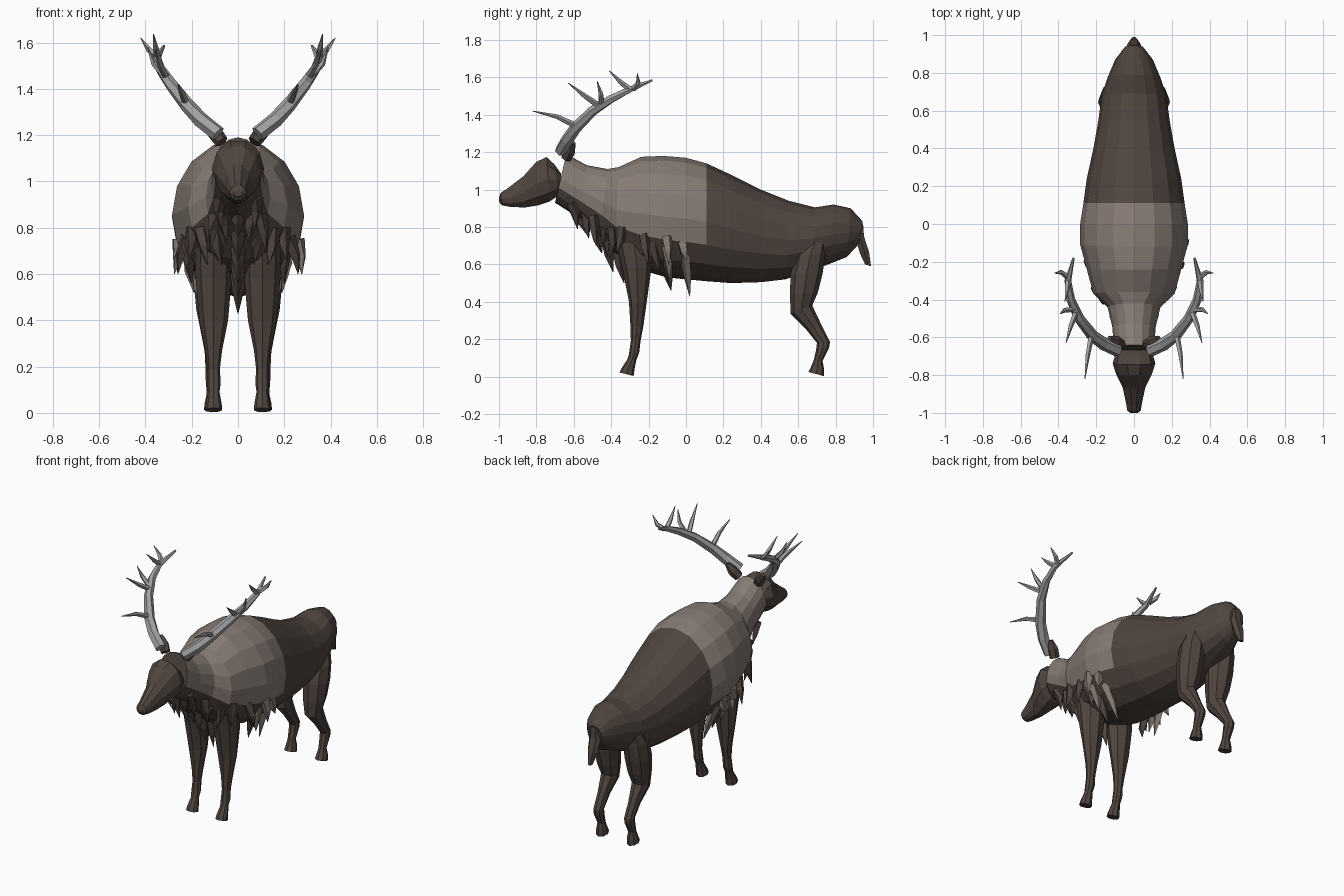
import bpy, bmesh, math, random
from mathutils import Vector

random.seed(4)


def material(name, rgb):
    m = bpy.data.materials.new(name)
    m.diffuse_color = (*rgb, 1)
    return m


DARK = material("dark brown", (0.080, 0.060, 0.050))
LIGHT = material("pale mantle brown", (0.24, 0.20, 0.175))
GREY = material("antler grey", (0.36, 0.36, 0.37))


def skin(name, rings, mats, rule=None):
    """Skin a list of equal rings; rule(ring index, side index) picks the material."""
    bm = bmesh.new()
    vs = [[bm.verts.new(p) for p in ring] for ring in rings]
    n = len(vs[0])
    for i in range(len(vs) - 1):
        for j in range(n):
            k = (j + 1) % n
            f = bm.faces.new((vs[i][j], vs[i][k], vs[i + 1][k], vs[i + 1][j]))
            f.material_index = rule(i, j) if rule else 0
    bm.faces.new(vs[0])
    bm.faces.new(vs[-1])
    bmesh.ops.recalc_face_normals(bm, faces=bm.faces)
    me = bpy.data.meshes.new(name)
    bm.to_mesh(me)
    bm.free()
    for m in mats:
        me.materials.append(m)
    ob = bpy.data.objects.new(name, me)
    bpy.context.collection.objects.link(ob)
    return ob


def loft(name, sections, n, mats, x=0, rule=None):
    """Elliptic sections given as (y, z) of one edge, (y, z) of the other, half width."""
    rings = []
    for ya, za, yb, zb, w in sections:
        a, b = Vector((x, ya, za)), Vector((x, yb, zb))
        rings.append([(a + b) / 2 + (a - b) / 2 * math.sin(t) + Vector((w * math.cos(t), 0, 0))
                      for t in (math.tau * j / n for j in range(n))])
    return skin(name, rings, mats, rule)


def tube(name, points, radii, n, mat):
    """Tapered tube through 3D points."""
    pts = [Vector(p) for p in points]
    rings = []
    for i, p in enumerate(pts):
        d = pts[min(i + 1, len(pts) - 1)] - pts[max(i - 1, 0)]
        q = d.to_track_quat('Z', 'Y')
        rings.append([p + q @ Vector((radii[i] * math.cos(t), radii[i] * math.sin(t), 0))
                      for t in (math.tau * j / n for j in range(n))])
    return skin(name, rings, [mat])


# Neck and body, with a pale mantle over the shoulders
body = [
    (-.64, 1.19, -.70, .93, .105), (-.53, 1.13, -.56, .84, .115),
    (-.42, 1.11, -.46, .75, .14), (-.36, 1.12, -.38, .66, .215),
    (-.24, 1.175, -.24, .57, .25), (-.12, 1.18, -.10, .53, .285),
    (0, 1.17, 0, .52, .285), (.11, 1.14, .11, .51, .268),
    (.24, 1.08, .24, .50, .25), (.40, 1.0, .40, .505, .215),
    (.55, .94, .53, .52, .19), (.69, .905, .68, .57, .17),
    (.79, .92, .76, .60, .14), (.88, .90, .86, .64, .10),
    (.945, .83, .925, .71, .05)]
loft("body", body, 16, [DARK, LIGHT],
     rule=lambda i, j: int(i < 7 and (j < 9 or j == 15)))

# Head tapering to the muzzle
loft("head", [
    (-.67, 1.09, -.655, .99, .07), (-.705, 1.14, -.68, .965, .10),
    (-.745, 1.18, -.73, .93, .113), (-.80, 1.155, -.79, .91, .095),
    (-.87, 1.075, -.86, .90, .06), (-.96, 1.005, -.94, .905, .042),
    (-.99, .985, -.985, .915, .036), (-1.0, .96, -1.0, .935, .02)], 10, [DARK])

# Tail
loft("tail", [(.90, .82, .95, .82, .035), (.905, .74, .955, .75, .04),
              (.925, .66, .982, .67, .035), (.955, .60, .992, .59, .015)], 6, [DARK])

# Legs, from the top down
front_leg = [
    (-.38, .84, -.18, .84, .07), (-.375, .72, -.18, .72, .082), (-.34, .58, -.185, .58, .078),
    (-.305, .40, -.21, .40, .062), (-.297, .27, -.228, .27, .036),
    (-.295, .19, -.243, .19, .027), (-.305, .12, -.25, .13, .03),
    (-.315, .09, -.265, .09, .025), (-.345, .045, -.275, .04, .034),
    (-.355, .022, -.28, .003, .037)]
back_leg = [
    (.63, .72, .75, .715, .055), (.585, .65, .745, .65, .075), (.56, .55, .73, .55, .08),
    (.555, .44, .705, .45, .07), (.56, .335, .675, .38, .052),
    (.64, .255, .725, .275, .034), (.70, .18, .77, .185, .03),
    (.695, .14, .765, .155, .03), (.682, .085, .73, .085, .025),
    (.665, .045, .738, .04, .034), (.653, .025, .737, .003, .037)]

# Antler beam and its tines as (start, bend, tip)
beam = [(.085, -.67, 1.205), (.16, -.635, 1.265), (.22, -.59, 1.33), (.29, -.50, 1.42),
        (.335, -.40, 1.485), (.35, -.30, 1.535), (.32, -.18, 1.585)]
beam_radii = [.034, .034, .031, .027, .023, .018, .006]
tines = [
    ((.225, -.585, 1.34), (.245, -.69, 1.39), (.26, -.82, 1.42)),
    ((.305, -.46, 1.445), (.335, -.54, 1.50), (.36, -.63, 1.57)),
    ((.31, -.45, 1.45), (.365, -.455, 1.51), (.39, -.475, 1.58)),
    ((.35, -.30, 1.535), (.355, -.35, 1.575), (.365, -.41, 1.635)),
    ((.35, -.28, 1.54), (.385, -.255, 1.57), (.42, -.26, 1.62))]

# Shaggy tufts as (root, tip), hanging on each flank and down the chest
tufts = [
    ((.26, -.10, .75), (.275, -.09, .60)), ((.25, -.02, .72), (.265, .0, .62)),
    ((.22, -.11, .70), (.19, -.09, .52)), ((.21, -.01, .66), (.14, .02, .43)),
    ((.17, -.10, .62), (.13, -.08, .46)), ((.22, -.22, .76), (.26, -.20, .60)),
    ((.21, -.18, .72), (.20, -.14, .56)), ((.20, -.34, .80), (.21, -.37, .66)),
    ((.16, -.39, .80), (.13, -.41, .64)), ((.10, -.43, .80), (.07, -.42, .64)),
    ((.10, -.49, .86), (.12, -.48, .70)), ((.06, -.54, .89), (.05, -.52, .74)),
    ((.08, -.61, .93), (.07, -.58, .79))]

for side, s in (("left", -1), ("right", 1)):
    def flip(pts):
        return [(s * x, y, z) for x, y, z in pts]
    loft(side + "_front_leg", front_leg, 8, [DARK], x=s * .105)
    loft(side + "_back_leg", back_leg, 8, [DARK], x=s * .11)
    tube(side + "_antler_beam", flip(beam), beam_radii, 6, GREY)
    for i, t in enumerate(tines):
        tube(f"{side}_tine_{i}", flip(t), [.017, .013, .002], 5, GREY)
    tube(side + "_antler_stump",
         flip([(.07, -.64, 1.17), (.10, -.62, 1.21), (.13, -.605, 1.25)]),
         [.03, .032, .015], 6, DARK)
    for i, (a, b) in enumerate(tufts):
        mid = [(p + q) / 2 + random.uniform(-.01, .01) for p, q in zip(a, b)]
        tube(f"{side}_tuft_{i}", flip([a, mid, b]), [.03, .022, .002], 4,
             LIGHT if i < 4 else DARK)

# Tufts on the chest centre line
for i, (y, z, tip) in enumerate([(-.56, .88, .76), (-.48, .80, .66), (-.42, .74, .56),
                                 (-.36, .68, .50), (-.28, .62, .43)]):
    tube(f"chest_tuft_{i}", [(0, y, z), (0, y + .01, (z + tip) / 2), (0, y + .03, tip)],
         [.035, .025, .002], 4, DARK)
